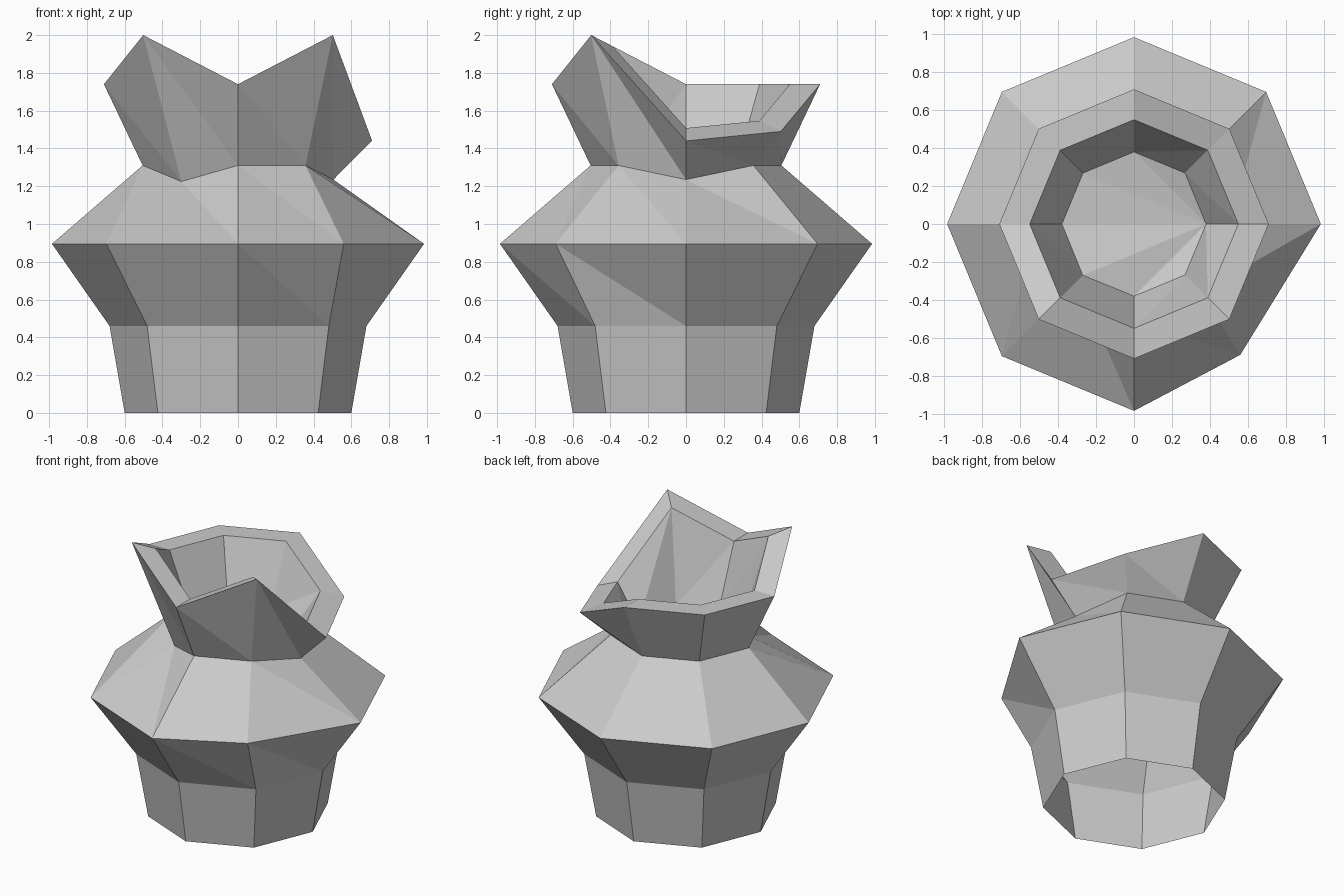
import bpy, bmesh
from math import cos, sin, pi

if "Cube" in bpy.data.objects:
    bpy.data.objects.remove(bpy.data.objects["Cube"])

SIDES = 8

# Profile (radius, height): foot, waist, belly, neck, outer lip, inner lip, inner floor
PROFILE = [(0.60, 0), (0.68, 0.46), (0.985, 0.895), (0.505, 1.31),
           (0.71, 1.74), (0.55, 1.74), (0.38, 1.31)]

# Wobbly lip heights: side index -> height offset at the outer lip
LIP = {0: -0.30, 1: -0.25, 5: 0.26, 7: 0.26}

# Single dented corners: (ring, side) -> position
DENTS = {(2, 7): (0.56, -0.69, 0.895),
         (3, 0): (0.505, 0, 1.235),
         (3, 5): (-0.30, -0.30, 1.225),
         (6, 0): (0.38, 0, 1.25),
         (6, 5): (-0.27, -0.27, 1.36)}

bm = bmesh.new()

# Rings of corners
rings = []
for r, (radius, z) in enumerate(PROFILE):
    ring = []
    for i in range(SIDES):
        a = 2 * pi * i / SIDES
        lift = LIP.get(i, 0) * radius / 0.71 if r in (4, 5) else 0
        co = DENTS.get((r, i), (radius * cos(a), radius * sin(a), z + lift))
        ring.append(bm.verts.new(co))
    rings.append(ring)

# Walls, open at the foot; each warped quad creases from upper i to lower i + 1
for r, (low, up) in enumerate(zip(rings, rings[1:])):
    if r >= 4:
        low, up = up, low          # inside of the bowl runs downwards
    for i in range(SIDES):
        j = (i + 1) % SIDES
        for tri in ((up[i], low[i], low[j]), (up[i], low[j], up[j])):
            bm.faces.new(tri if r < 4 else tri[::-1])

# Bowl floor, fanned from the low corner
floor = rings[-1]
for i in range(1, SIDES - 1):
    bm.faces.new((floor[0], floor[i], floor[i + 1]))

mesh = bpy.data.meshes.new("vase")
bm.to_mesh(mesh)
bm.free()
vase = bpy.data.objects.new("vase", mesh)
bpy.context.collection.objects.link(vase)
